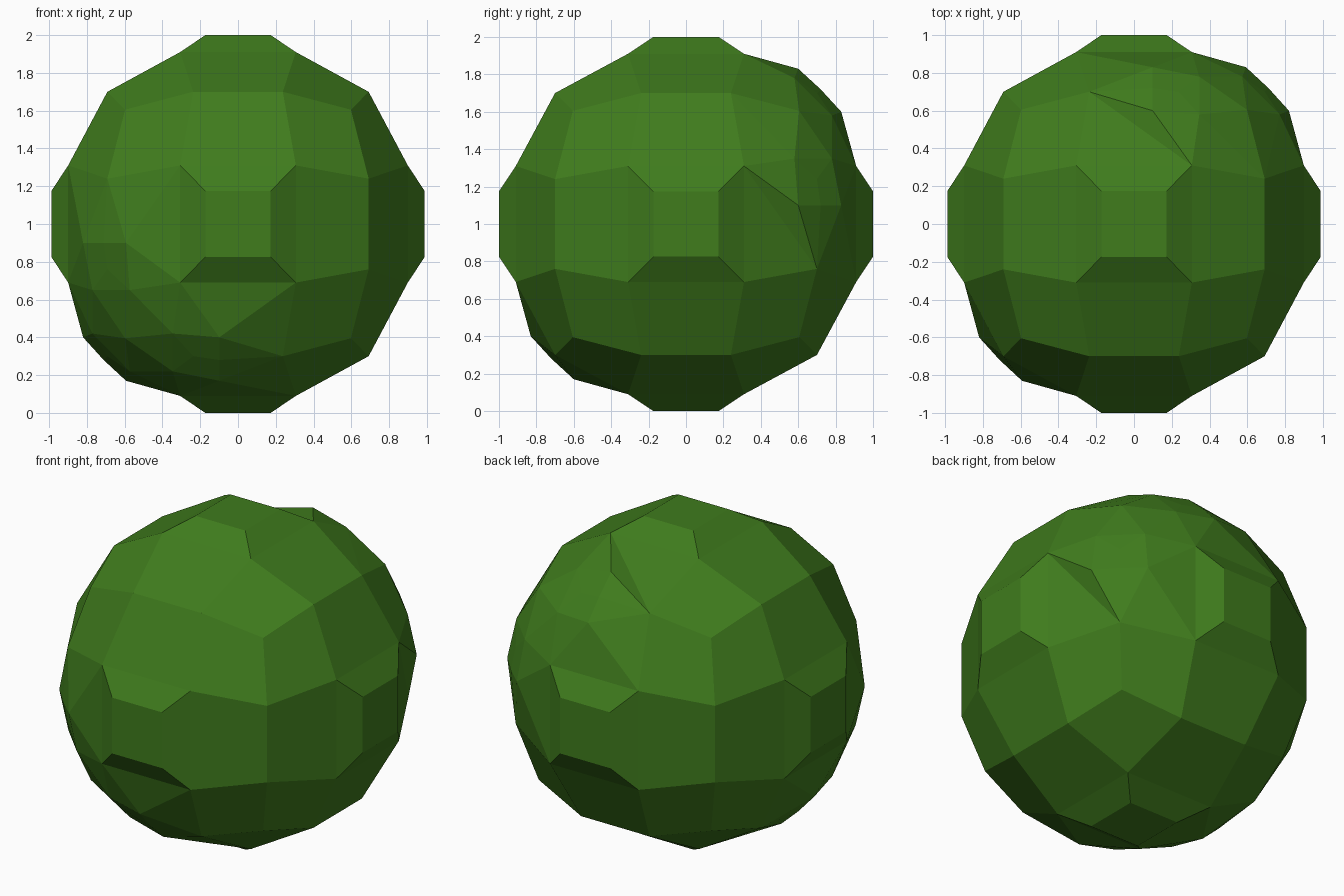
import bpy, bmesh
from itertools import permutations
from mathutils import Vector

if "Cube" in bpy.data.objects:
    bpy.data.objects.remove(bpy.data.objects["Cube"])

CENTRE = Vector((0, 0, 1))
green = bpy.data.materials.new("leaf_green")
green.diffuse_color = (0.05, 0.2, 0.012, 1)
green.use_nodes = True
green.node_tree.nodes["Principled BSDF"].inputs["Base Color"].default_value = green.diffuse_color


def finish(name, bm):
    for v in bm.verts:
        v.co.x *= 0.988
    bmesh.ops.recalc_face_normals(bm, faces=bm.faces)
    mesh = bpy.data.meshes.new(name)
    bm.to_mesh(mesh)
    bm.free()
    mesh.materials.append(green)
    obj = bpy.data.objects.new(name, mesh)
    obj.location = CENTRE
    bpy.context.collection.objects.link(obj)


# Rounded cube body: 3 x 3 cells per side pulled onto a sphere
bm = bmesh.new()
bmesh.ops.create_cube(bm, size=2)
bmesh.ops.subdivide_edges(bm, edges=bm.edges[:], cuts=2, use_grid_fill=True)
inner_outer = {3: (0, 0.605), 2: (0.24, 0.7), 1: (0.31, 0.91)}
for v in bm.verts:
    big = [abs(c) > 0.9 for c in v.co]
    small_r, big_r = inner_outer[sum(big)]
    v.co = [(1 if c > 0 else -1) * (big_r if b else small_r)
            for c, b in zip(v.co, big)]

# Raised flat panel on each of the six poles
poles = [f for f in bm.faces if max(abs(c) for c in f.calc_center_median()) > 0.9]
bmesh.ops.inset_individual(bm, faces=poles, thickness=0.05)
for f in poles:
    for v in f.verts:
        v.co = [(1 if c > 0 else -1) * (1.0 if abs(c) > 0.6 else 0.175) for c in v.co]
finish("sphere_body", bm)


# Finer rounded bulges on two opposite corners
def bulge(name, sign, keep):
    pts = set()
    for p in [(0.1, 0.6, 0.83), (0.1, 0.72, 0.72), (0.35, 0.58, 0.78)]:
        pts |= {q for q in permutations(p) if keep(q)}
    for p in [(0.24, 0.7, 0.7), (0.31, 0.31, 0.91), (0.605, 0.605, 0.605)]:
        pts |= set(permutations(p))
    for p in [(-0.24, 0.7, 0.7), (-0.31, 0.31, 0.91)]:
        pts |= {q for q in permutations(p) if keep([abs(c) for c in q])}
    b = bmesh.new()
    for p in sorted(pts):
        b.verts.new(Vector(p) * sign)
    hull = bmesh.ops.convex_hull(b, input=b.verts[:])
    loose = [v for v in b.verts if not v.link_faces]
    bmesh.ops.delete(b, geom=loose, context='VERTS')
    finish(name, b)


bulge("lower_front_bulge", -1, lambda q: True)
bulge("upper_back_bulge", 1, lambda q: q[1] > 0.5)
